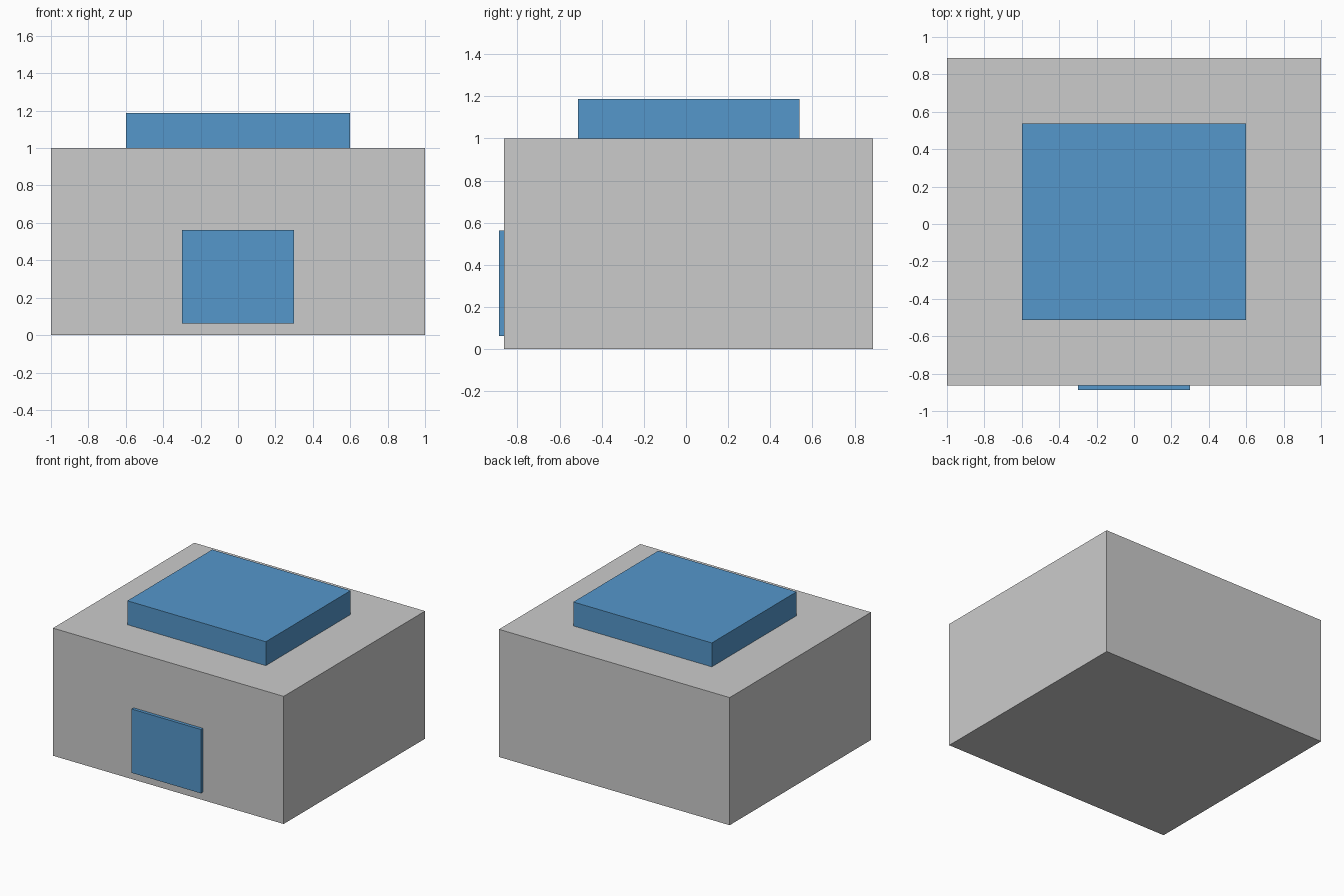
import bpy
import bmesh
from mathutils import Vector

if "Cube" in bpy.data.objects:
    bpy.data.objects.remove(bpy.data.objects["Cube"])

blue = bpy.data.materials.new("blue")
blue.diffuse_color = (0.09, 0.31, 0.60, 1)
blue.use_nodes = True
blue.node_tree.nodes["Principled BSDF"].inputs["Base Color"].default_value = blue.diffuse_color


def box(name, low, high, material=None):
    """Flat-shaded box spanning two opposite corners."""
    low, high = Vector(low), Vector(high)
    bm = bmesh.new()
    bmesh.ops.create_cube(bm, size=1)
    bmesh.ops.scale(bm, vec=high - low, verts=bm.verts)
    bmesh.ops.translate(bm, vec=(low + high) / 2, verts=bm.verts)
    mesh = bpy.data.meshes.new(name)
    bm.to_mesh(mesh)
    bm.free()
    obj = bpy.data.objects.new(name, mesh)
    bpy.context.collection.objects.link(obj)
    if material:
        mesh.materials.append(material)
    return obj


# Main block
box("body", (-1, -0.8625, 0), (1, 0.8875, 1))
# Raised slab on the roof
box("roof_slab", (-0.6, -0.5125, 1), (0.6, 0.5375, 1.1875), blue)
# Thin panel on the front wall
box("front_panel", (-0.3, -0.8875, 0.0625), (0.3, -0.8625, 0.5625), blue)
